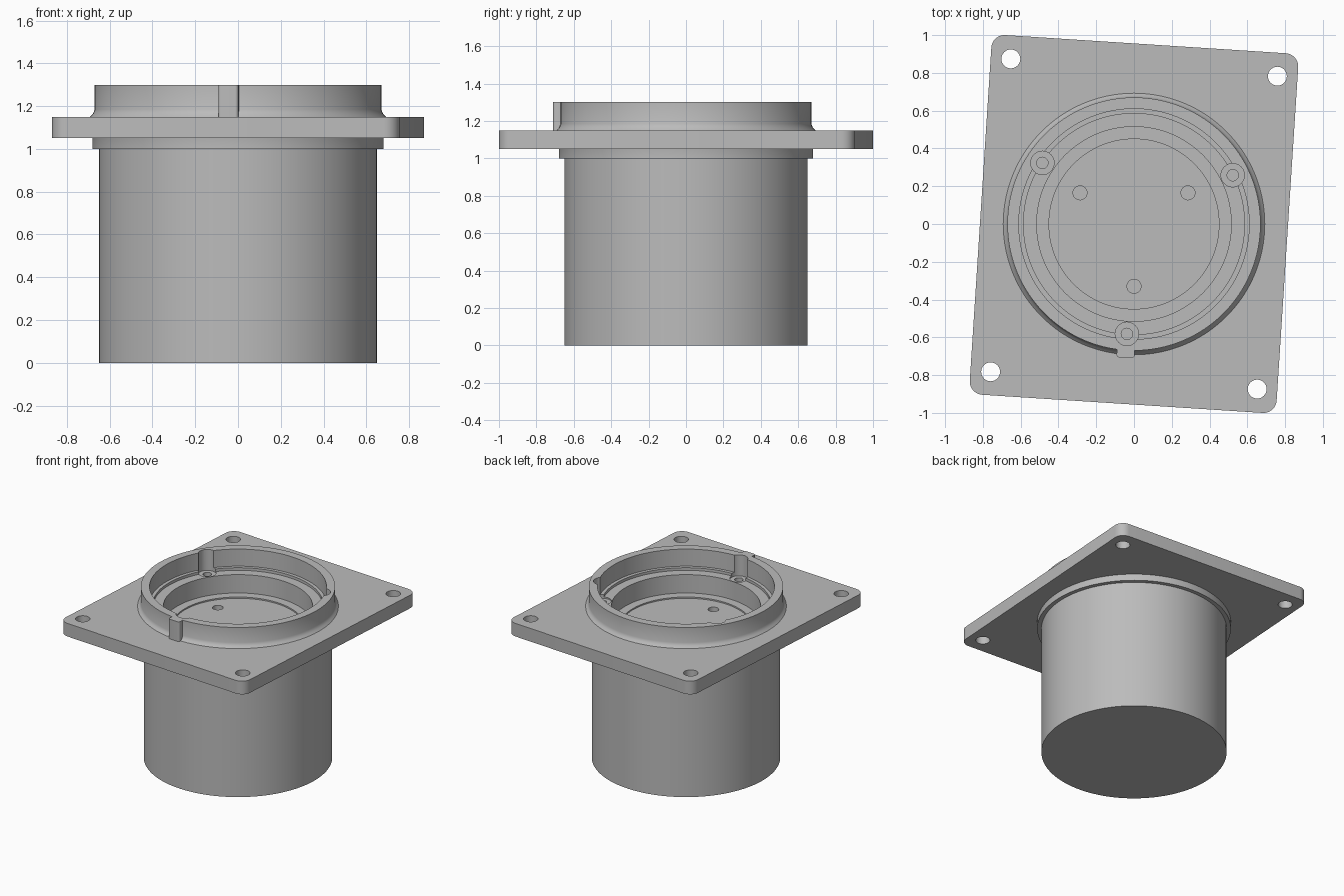
import bpy, bmesh, math
from mathutils import Matrix, Vector

cube = bpy.data.objects.get("Cube")
if cube:
    bpy.data.objects.remove(cube, do_unlink=True)

TURN = math.radians(-3.7)

grey = bpy.data.materials.new("light_grey")
grey.use_nodes = True
COLOUR = (0.5, 0.5, 0.5, 1)
grey.diffuse_color = COLOUR
grey.node_tree.nodes["Principled BSDF"].inputs["Base Color"].default_value = COLOUR


def make(name, bm):
    bmesh.ops.recalc_face_normals(bm, faces=bm.faces)
    mesh = bpy.data.meshes.new(name)
    bm.to_mesh(mesh)
    bm.free()
    mesh.materials.append(grey)
    obj = bpy.data.objects.new(name, mesh)
    bpy.context.collection.objects.link(obj)
    return obj


def lathe(name, profile, steps=128):
    """Revolve an (r, z) profile that starts and ends on the axis."""
    bm = bmesh.new()
    verts = [bm.verts.new((r, 0, z)) for r, z in profile]
    edges = [bm.edges.new(pair) for pair in zip(verts, verts[1:])]
    bmesh.ops.spin(bm, geom=verts + edges, axis=(0, 0, 1), cent=(0, 0, 0),
                   angle=math.tau, steps=steps)
    bmesh.ops.remove_doubles(bm, verts=bm.verts, dist=0.0001)
    return make(name, bm)


def cylinder(name, x, y, radius, z0, z1, sides=32):
    bm = bmesh.new()
    bmesh.ops.create_cone(bm, cap_ends=True, segments=sides, radius1=radius, radius2=radius,
                          depth=z1 - z0, matrix=Matrix.Translation((x, y, (z0 + z1) / 2)))
    return make(name, bm)


def rounded_block(name, half_x, half_y, z0, z1, radius, centre=(0, 0)):
    """Box with rounded upright edges, turned with the plate."""
    bm = bmesh.new()
    bmesh.ops.create_cube(bm, size=1)
    bmesh.ops.scale(bm, vec=(2 * half_x, 2 * half_y, z1 - z0), verts=bm.verts)
    upright = [e for e in bm.edges
               if abs(e.verts[0].co.z - e.verts[1].co.z) > 0.01]
    bmesh.ops.bevel(bm, geom=upright, offset=radius, segments=8, profile=0.5,
                    affect='EDGES')
    bmesh.ops.translate(bm, vec=(*centre, (z0 + z1) / 2), verts=bm.verts)
    bmesh.ops.rotate(bm, matrix=Matrix.Rotation(TURN, 3, 'Z'), verts=bm.verts)
    return make(name, bm)


def cut(target, cutter):
    cutter.hide_render = True
    mod = target.modifiers.new("cut", 'BOOLEAN')
    mod.operation = 'DIFFERENCE'
    mod.solver = 'EXACT'
    mod.object = cutter
    bpy.context.view_layer.objects.active = target
    bpy.ops.object.modifier_apply(modifier=mod.name)
    bpy.data.objects.remove(cutter, do_unlink=True)


# Round housing: body, flange, filleted collar, stepped recess and floor
housing = lathe("housing", [
    (0, 0), (0.65, 0), (0.65, 1.0), (0.68, 1.0), (0.68, 1.1), (0.7, 1.14),
    (0.69, 1.153), (0.678, 1.164), (0.67, 1.185), (0.67, 1.3),
    (0.61, 1.3), (0.61, 1.17), (0.585, 1.17), (0.585, 1.15),
    (0.515, 1.15), (0.515, 1.01), (0.45, 1.01), (0.45, 1.0), (0, 1.0)])

# Mounting plate with a centre opening and corner holes
plate = rounded_block("mounting_plate", 0.814, 0.954, 1.05, 1.15, 0.07)
cut(plate, cylinder("opening_cutter", 0, 0, 0.665, 1.0, 1.2, 128))
for sx in (-1, 1):
    for sy in (-1, 1):
        p = Matrix.Rotation(TURN, 3, 'Z') @ Vector((sx * 0.707, sy * 0.83, 0))
        cut(plate, cylinder("corner_cutter", p.x, p.y, 0.05, 1.0, 1.2))

# Three counterbored screw holes in the rim and three holes in the floor
for k in range(3):
    a = math.radians(-90 + 120 * k) + TURN
    x, y = 0.583 * math.cos(a), 0.583 * math.sin(a)
    cut(housing, cylinder("bore_cutter", x, y, 0.062, 1.14, 1.4))
    cut(housing, cylinder("screw_cutter", x, y, 0.03, 1.04, 1.2))
    b = math.radians(-90 + 120 * k)
    cut(housing, cylinder("floor_cutter", 0.33 * math.cos(b), 0.33 * math.sin(b),
                          0.037, 0.9, 1.1))

# Locating key on the front of the collar
key = rounded_block("locating_key", 0.047, 0.028, 1.145, 1.3, 0.015, (0, -0.682))

# Smooth shading with crisp edges
for obj in (housing, plate, key):
    bpy.ops.object.select_all(action='DESELECT')
    obj.select_set(True)
    bpy.context.view_layer.objects.active = obj
    bpy.ops.object.shade_smooth_by_angle(angle=math.radians(30))
